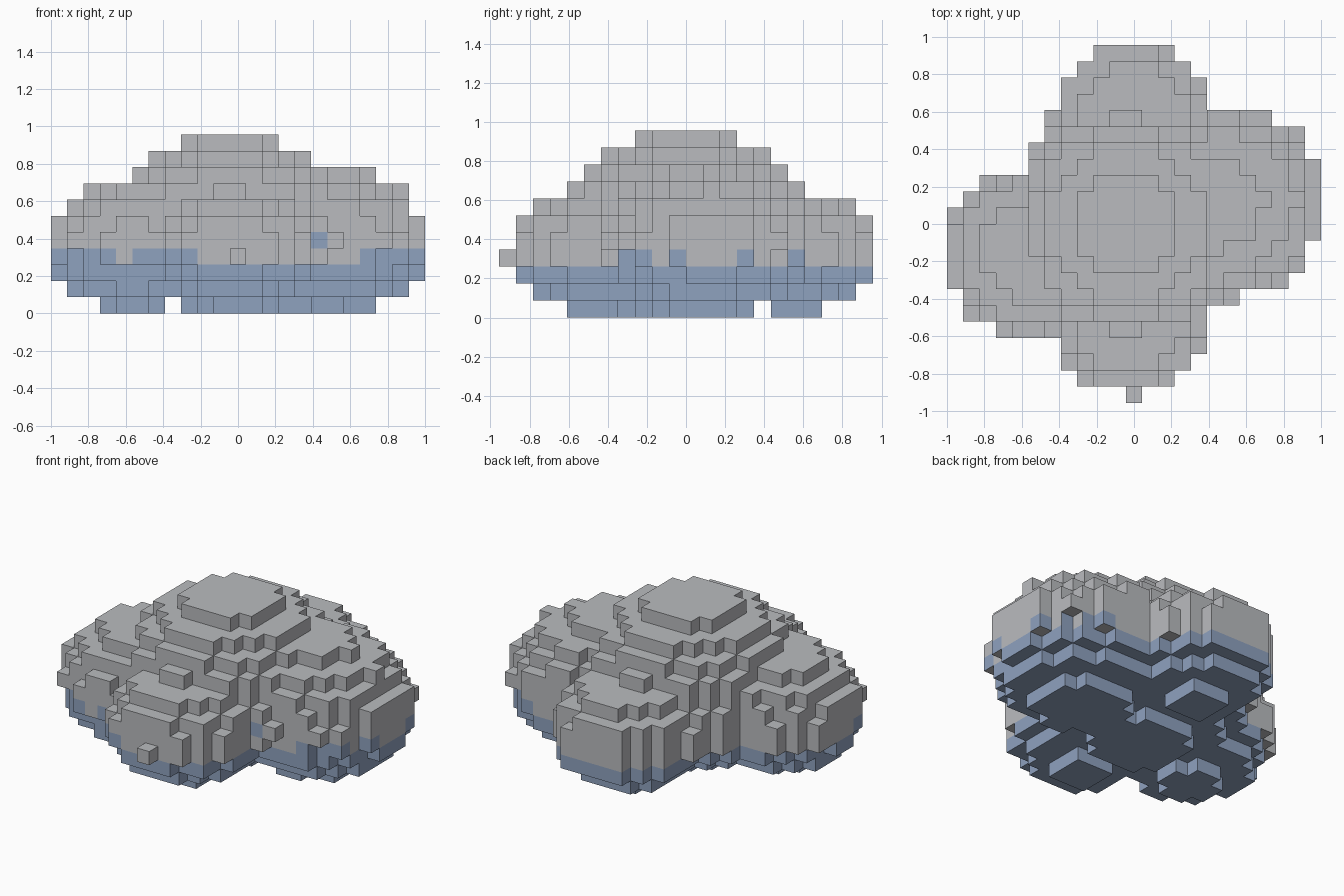
import bpy
import bmesh

cube = bpy.data.objects.get("Cube")
if cube:
    bpy.data.objects.remove(cube, do_unlink=True)

# Block grid: 23 x 22 x 11 cells
CELL = 2 / 23
NX, NY, NZ = 23, 22, 11


def flat_material(name, rgb):
    mat = bpy.data.materials.new(name)
    mat.use_nodes = True
    colour = (*rgb, 1.0)
    mat.diffuse_color = colour
    bsdf = next(n for n in mat.node_tree.nodes if n.type == 'BSDF_PRINCIPLED')
    bsdf.inputs["Base Color"].default_value = colour
    bsdf.inputs["Roughness"].default_value = 0.9
    return mat


pale_grey = flat_material("pale grey", (0.49, 0.50, 0.52))
soft_blue = flat_material("soft blue", (0.275, 0.36, 0.52))

# Puffs in cell units: centre x, y, z, radius x, radius y, height up, depth down
PUFFS = [
    (11.0, 11.0, 4.3, 7.35, 7.35, 7.0, 4.2),     # middle dome
    (5.0, 9.2, 4.2, 5.17, 5.17, 4.0, 4.0),       # right puff
    (17.0, 12.4, 4.1, 6.33, 5.92, 4.85, 4.2),    # left puff
    (11.3, 5.5, 4.0, 4.95, 4.95, 3.652, 3.7),    # front puff
    (11.4, 17.5, 4.0, 4.955, 4.955, 3.5, 3.7),   # back puff
]
# Single blocks sticking out of the surface
NUBS = {(11, 0, 3), (17, 6, 4)}


def inside(i, j, k):
    for cx, cy, cz, rx, ry, up, down in PUFFS:
        dz = k + 0.5 - cz
        rz = up if dz > 0 else down
        if ((i + 0.5 - cx) / rx) ** 2 + ((j + 0.5 - cy) / ry) ** 2 + (dz / rz) ** 2 < 1:
            return True
    return False


cells = {(i, j, k) for i in range(NX) for j in range(NY) for k in range(NZ)
         if inside(i, j, k)} | NUBS


def is_blue(cell, normal):
    """Blue underside, with a wavy upper edge one block high on the side puffs."""
    i, j, k = cell
    if k < 3:
        return True
    if k == 4:
        return i == 16 and normal == (0, -1, 0)
    if k != 3 or cell in NUBS:
        return False
    if normal[1] == -1:
        return (i < 9 and i != 4) or i >= 19
    if normal[1] == 1:
        return i >= 19
    if normal[0] == 1:
        return i >= 15 and j in (7, 8, 10, 14, 17)
    return normal[0] == -1 and i < 5 and j < 8


# Outer faces of the blocks
bm = bmesh.new()
corners = {}


def corner(p):
    if p not in corners:
        corners[p] = bm.verts.new(((p[0] - NX / 2) * CELL,
                                   (p[1] - NY / 2) * CELL, p[2] * CELL))
    return corners[p]


for cell in sorted(cells):
    for axis in range(3):
        for side in (-1, 1):
            normal = tuple(side if a == axis else 0 for a in range(3))
            if tuple(c + n for c, n in zip(cell, normal)) in cells:
                continue
            u, v = (axis + 1) % 3, (axis + 2) % 3
            ring = []
            for du, dv in ((0, 0), (1, 0), (1, 1), (0, 1)):
                p = list(cell)
                p[axis] += side > 0
                p[u] += du
                p[v] += dv
                ring.append(corner(tuple(p)))
            face = bm.faces.new(ring if side > 0 else ring[::-1])
            face.material_index = int(is_blue(cell, normal))

mesh = bpy.data.meshes.new("block_cloud")
bm.to_mesh(mesh)
bm.free()
mesh.materials.append(pale_grey)
mesh.materials.append(soft_blue)
cloud = bpy.data.objects.new("block_cloud", mesh)
bpy.context.collection.objects.link(cloud)
